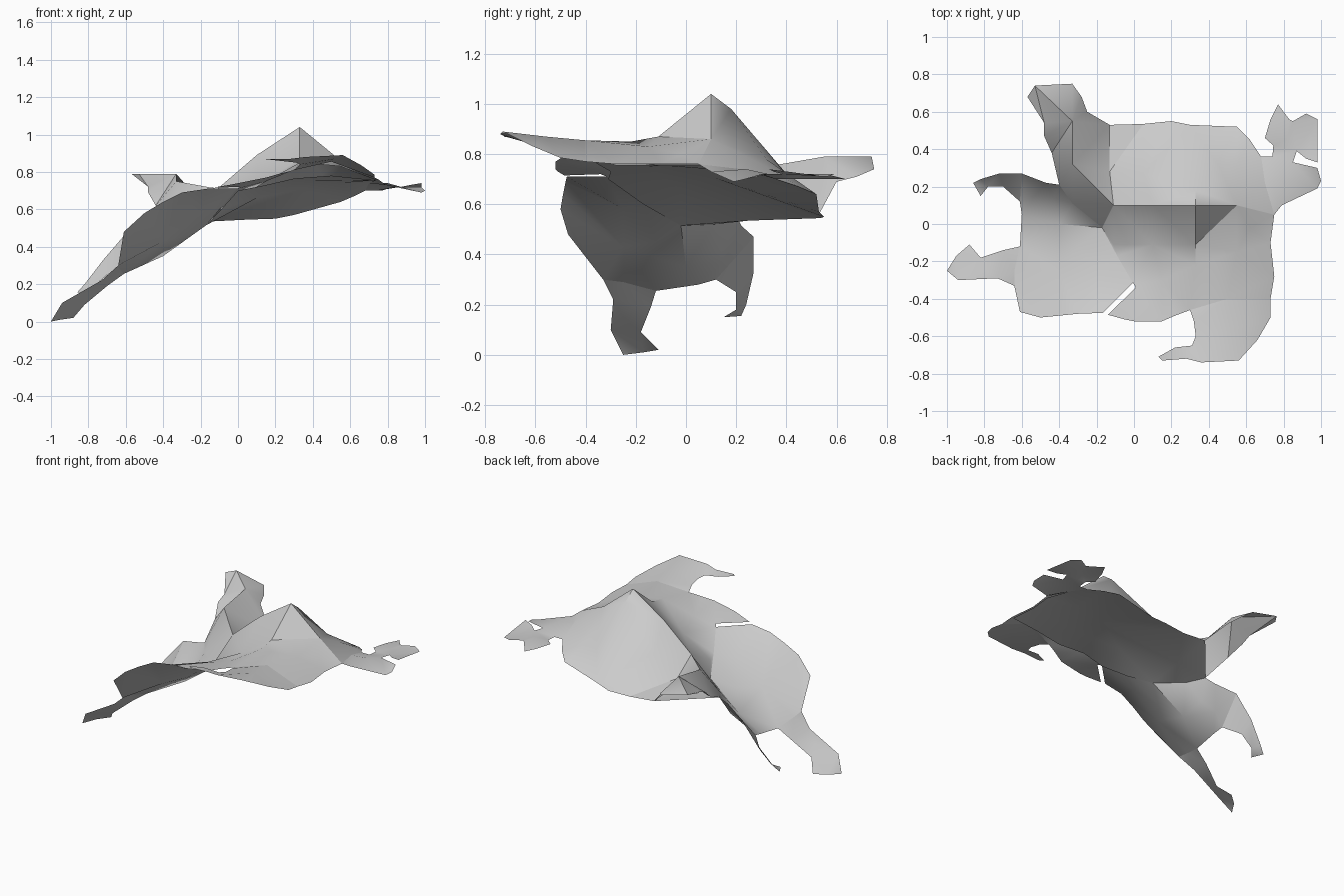
import bpy
import bmesh
from mathutils import Vector
from mathutils.geometry import delaunay_2d_cdt

grey = bpy.data.materials.new("plain_grey")
grey.diffuse_color = (0.6, 0.6, 0.6, 1.0)


def sheet(name, outline, inner=(), creases=()):
    """Thin draped panel: triangulate the outline with its inner fold points."""
    pts = list(outline) + list(inner)
    n = len(outline)
    edges = [(i, (i + 1) % n) for i in range(n)]
    edges += [(pts.index(a), pts.index(b)) for a, b in creases]
    flat = [Vector(p[:2]) for p in pts]
    verts, _, faces, origin, _, _ = delaunay_2d_cdt(flat, edges, [], 1, 1e-5)
    bm = bmesh.new()
    vs = []
    for v, src in zip(verts, origin):
        z = pts[src[0]][2] if src else min(pts, key=lambda p: (Vector(p[:2]) - v).length)[2]
        vs.append(bm.verts.new((v.x, v.y, z)))
    for f in faces:
        bm.faces.new([vs[i] for i in f])
    bm.normal_update()
    for f in bm.faces:
        if f.normal.z < 0:
            f.normal_flip()
    mesh = bpy.data.meshes.new(name)
    bm.to_mesh(mesh)
    bm.free()
    mesh.materials.append(grey)
    ob = bpy.data.objects.new(name, mesh)
    bpy.context.collection.objects.link(ob)
    bpy.context.view_layer.objects.active = ob
    ob.select_set(True)
    bpy.ops.object.shade_smooth_by_angle(angle=0.6)
    ob.select_set(False)


# Shared fold points
ridge_end = (-.11, .10, .71)
ridge = [ridge_end, (.10, .10, .89), (.33, .10, 1.04), (.55, .10, .86), (.75, .05, .76)]
valley = [(-.40, .21, .535), (-.33, .11, .52), (-.17, -.02, .515)]
shoulder = [(.75, .05, .76), (.70, .22, .74), (.68, .36, .70)]
slit_tip = (-.005, -.315, .71)
seam_mid = (-.09, -.17, .61)
gutter = (-.13, .28, .62)
back_corner = (-.13, .53, .56)
back_edge = [(.62, .45, .67), (.55, .52, .64), (.30, .53, .57),
             (.20, .55, .55), (.05, .535, .545), back_corner]
arm_seam = [(.73, -.40, .77), (.50, -.40, .855), (.30, -.46, .81)]
front_hip = [(-.64, -.33, .30), (-.64, -.25, .29), (-.61, -.12, .255)]
rear_hip = [(-.61, .12, .30), (-.60, .27, .47)]

# Back panel hanging from the ridge
peak_back, fold_a, fold_b = (.33, .18, .98), (.45, .32, .78), (.55, .32, .75)
fold_end = (.05, .27, .74)
sheet("back_panel",
      ridge + shoulder[1:] + back_edge + [gutter],
      [peak_back, fold_a, fold_b, fold_end],
      [(ridge[2], peak_back), (peak_back, fold_a), (fold_a, ridge[3]),
       (ridge[3], fold_b), (ridge_end, fold_end)])

# Flat belly layer closing the fold from below
sheet("belly_panel",
      shoulder[1:] + back_edge + valley
      + [(-.09, -.17, .60), (0, -.31, .70), (.15, -.30, .73), (.30, -.36, .765),
         (.50, -.34, .78), (.74, -.28, .755), (.725, -.10, .755), (.74, .05, .755)],
      [(.10, -.02, .66), (.35, .10, .71), (-.15, .25, .535), (.55, .10, .74),
       (.35, -.15, .75)])

# Pleated flap at the back left, meeting the gutter
pleat, flap_fold = (-.33, .32, .75), (-.33, .55, .79)
sheet("back_flap",
      [ridge_end, gutter, back_corner, (-.25, .60, .69), (-.28, .68, .71), (-.33, .75, .74),
       (-.53, .74, .79), (-.57, .68, .79), (-.48, .54, .72), (-.48, .47, .69),
       (-.44, .38, .62)] + valley,
      [pleat, flap_fold],
      [(valley[1], pleat), (pleat, flap_fold), (pleat, ridge_end), (flap_fold, (-.53, .74, .79))])

# Front panel below the ridge, with one side of the slit
band = [(-.11, -.11, .59), (.10, -.11, .72), (.33, -.11, .87)]
sheet("front_panel",
      ridge + [(.73, -.10, .76), (.75, -.28, .76)] + arm_seam
      + [(.22, -.49, .79), (.15, -.52, .77), (0, -.52, .74), (-.05, -.51, .73),
         (-.14, -.485, .715), (.01, -.34, .72), slit_tip, seam_mid, valley[2]],
      band + [(.33, -.22, .85), (.55, -.15, .83), (.15, -.30, .75), (.62, -.02, .80)],
      [(band[0], band[1]), (band[1], band[2]), (ridge[2], band[2]), (ridge[1], band[1])])

# Left panel sloping down to the two legs
sheet("left_panel",
      [slit_tip, (-.165, -.475, .71), (-.30, -.48, .69), (-.40, -.49, .64),
       (-.50, -.50, .58), (-.61, -.47, .48)] + front_hip
      + [(-.60, .05, .28)] + rear_hip + [(-.47, .22, .515)] + valley + [seam_mid],
      [(-.40, 0, .35), (-.43, .14, .41), (-.53, .15, .37), (-.40, -.25, .43),
       (-.20, -.25, .58), (-.30, -.12, .45)])

# Front left leg
sheet("front_left_leg",
      front_hip + [(-.70, -.14, .19), (-.82, -.18, .09), (-.88, -.11, .02),
                   (-.95, -.17, .01), (-1, -.25, 0), (-.94, -.30, .10), (-.73, -.29, .22)],
      [(-.80, -.25, .15)])

# Rear left leg
sheet("rear_left_leg",
      rear_hip + [(-.72, .27, .33), (-.82, .24, .20), (-.86, .22, .155),
                  (-.82, .15, .15), (-.78, .20, .18), (-.70, .20, .25)])

# Front right arm
sheet("front_right_arm",
      arm_seam + [(.32, -.52, .83), (.33, -.60, .84), (.31, -.65, .85), (.22, -.66, .86),
                  (.13, -.71, .87), (.15, -.73, .87), (.28, -.72, .87), (.36, -.74, .88),
                  (.56, -.73, .89), (.66, -.62, .835), (.73, -.50, .785)],
      [(.52, -.56, .87)])

# Rear right hand with two fingers
sheet("rear_right_hand",
      shoulder + [(.74, .36, .70), (.745, .42, .70), (.70, .46, .70), (.73, .56, .70),
                  (.77, .64, .70), (.83, .56, .72), (.85, .55, .72), (.92, .59, .72),
                  (.98, .56, .71), (.98, .33, .74), (.92, .35, .73), (.87, .39, .72),
                  (.85, .33, .72), (.98, .30, .72), (1, .23, .70), (.98, .19, .69),
                  (.79, .10, .73)],
      [(.80, .24, .74), (.82, .46, .72)])
